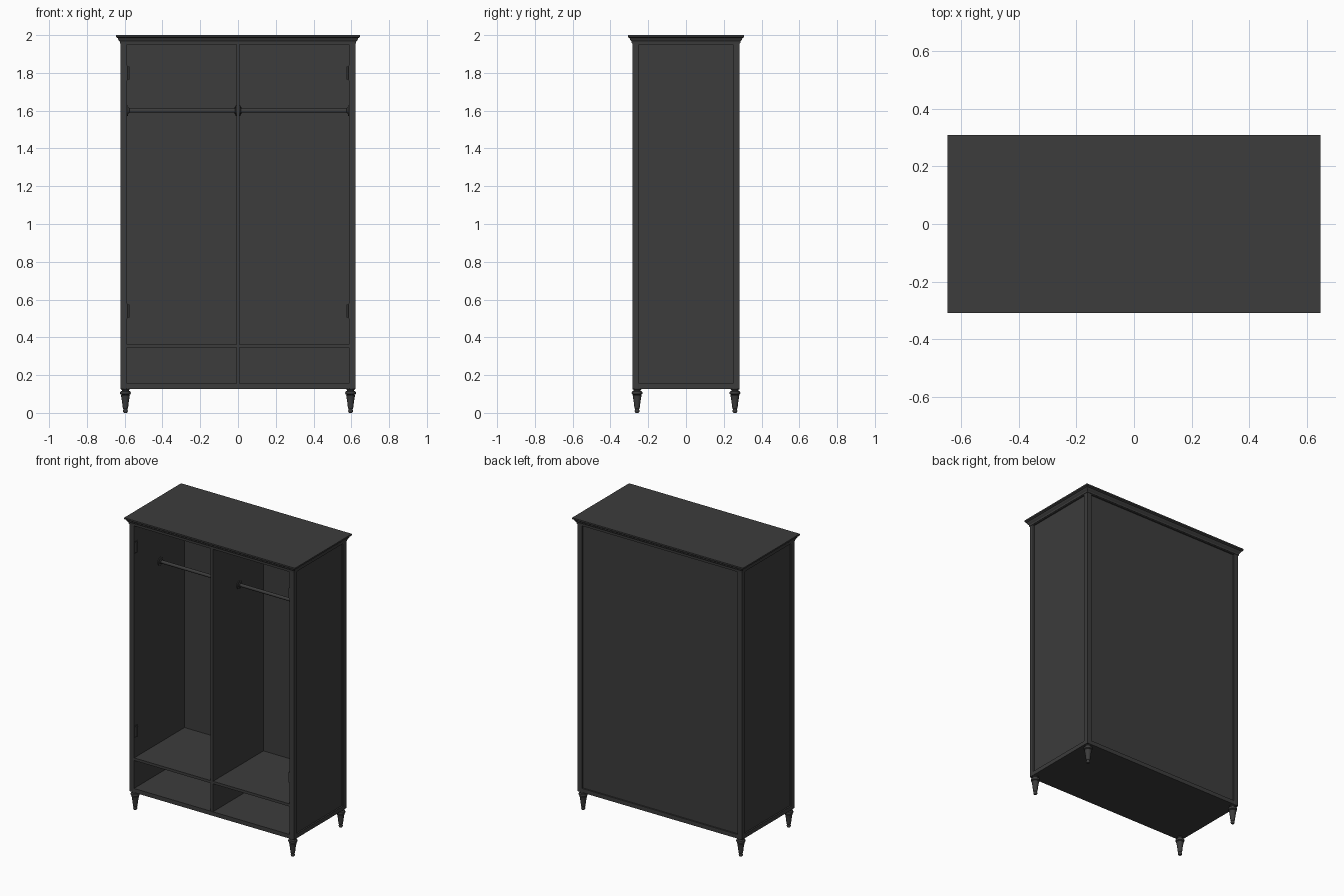
import bpy, bmesh, math

if "Cube" in bpy.data.objects:
    bpy.data.objects.remove(bpy.data.objects["Cube"])

mat = bpy.data.materials.new("dark_paint")
mat.diffuse_color = (0.045, 0.045, 0.045, 1)
mat.use_nodes = True
mat.node_tree.nodes["Principled BSDF"].inputs["Base Color"].default_value = mat.diffuse_color

W, D = 0.622, 0.284          # body half width / half depth
Z0, Z1 = 0.127, 1.97         # body bottom / top
IX, IY = 0.588, 0.249        # inner edges of the corner posts
LO, HI = 0.155, 1.95         # opening bottom / top


def finish(name, bm, bevel=0.0):
    bmesh.ops.recalc_face_normals(bm, faces=bm.faces[:])
    me = bpy.data.meshes.new(name)
    bm.to_mesh(me)
    bm.free()
    ob = bpy.data.objects.new(name, me)
    bpy.context.collection.objects.link(ob)
    me.materials.append(mat)
    if bevel:
        m = ob.modifiers.new("bevel", 'BEVEL')
        m.width, m.segments = bevel, 2
    return ob


def box(name, x0, x1, y0, y1, z0, z1, bevel=0.0):
    bm = bmesh.new()
    bmesh.ops.create_cube(bm, size=1)
    for v in bm.verts:
        v.co = (x1 if v.co.x > 0 else x0, y1 if v.co.y > 0 else y0, z1 if v.co.z > 0 else z0)
    return finish(name, bm, bevel)


def smooth(ob, angle):
    bpy.ops.object.select_all(action='DESELECT')
    ob.select_set(True)
    bpy.context.view_layer.objects.active = ob
    bpy.ops.object.shade_smooth_by_angle(angle=math.radians(angle))


def lathe(name, profile, loc, axis='Z', n=24):
    bm = bmesh.new()
    rings = []
    for r, h in profile:
        ring = []
        for i in range(n):
            a = 2 * math.pi * i / n
            p = (r * math.cos(a), r * math.sin(a), h)
            ring.append(bm.verts.new(p if axis == 'Z' else (p[2], p[0], p[1])))
        rings.append(ring)
    for a, b in zip(rings, rings[1:]):
        for i in range(n):
            bm.faces.new((a[i], a[(i + 1) % n], b[(i + 1) % n], b[i]))
    bm.faces.new(rings[0])
    bm.faces.new(rings[-1])
    ob = finish(name, bm)
    ob.location = loc
    smooth(ob, 40)
    return ob


# Cornice: moulding profile (overhang, height) swept around the rectangle
bm = bmesh.new()
cornice = [(-0.01, 1.955), (0.003, 1.955), (0.004, 1.966), (0.009, 1.972), (0.013, 1.978),
           (0.014, 1.984), (0.02, 1.987), (0.024, 1.99), (0.024, 2.0)]
loops = [[bm.verts.new((sx * (W + o), sy * (D + o), z))
          for sx, sy in ((-1, -1), (1, -1), (1, 1), (-1, 1))] for o, z in cornice]
for a, b in zip(loops, loops[1:]):
    for i in range(4):
        bm.faces.new((a[i], a[(i + 1) % 4], b[(i + 1) % 4], b[i]))
bm.faces.new(loops[0])
bm.faces.new(loops[-1])
finish("cornice_top", bm)

# Carcass boards
box("bottom_board", -IX, IX, -D, D, Z0, LO)
box("top_board", -IX, IX, -D, D, HI, Z1)
box("back_panel", -IX, IX, 0.262, 0.274, LO, HI)
box("centre_divider", -0.009, 0.009, -D + 0.002, 0.262, LO, HI)

turned_leg = [(0.008, 0.0), (0.012, 0.004), (0.013, 0.012), (0.010, 0.02), (0.0135, 0.024),
              (0.0145, 0.03), (0.018, 0.06), (0.022, 0.085), (0.024, 0.092), (0.020, 0.095),
              (0.027, 0.099), (0.029, 0.106), (0.027, 0.113), (0.019, 0.117), (0.019, 0.122),
              (0.023, 0.124), (0.023, 0.129)]

for s, side in ((-1, "left"), (1, "right")):
    # Corner posts and turned legs
    for t, end in ((-1, "front"), (1, "back")):
        box(f"{end}_{side}_post", *sorted((s * IX, s * W)), *sorted((t * IY, t * D)), Z0, Z1, 0.002)
        lathe(f"{end}_{side}_leg", turned_leg, (s * 0.596, t * 0.259, 0))
    # Framed side with recessed panel
    box(f"{side}_panel", *sorted((s * IX, s * 0.612)), -IY, IY, LO, HI)
    box(f"{side}_bottom_rail", *sorted((s * IX, s * W)), -IY, IY, Z0, LO)
    box(f"{side}_top_rail", *sorted((s * IX, s * W)), -IY, IY, HI, Z1)
    # Shelf above the lower compartment
    box(f"{side}_shelf", *sorted((s * 0.009, s * IX)), -D + 0.002, 0.262, 0.345, 0.363)
    # Hanging rail with end sockets
    length = IX - 0.009
    rail = [(0.028, 0), (0.028, 0.005), (0.016, 0.006), (0.016, 0.012), (0.011, 0.0125)]
    rail += [(r, length - h) for r, h in reversed(rail)]
    lathe(f"{side}_hanging_rail", rail, (-IX if s < 0 else 0.009, 0, 1.6), 'X')
    # Hinges: mounting plate with raised arm
    for z, level in ((0.54, "lower"), (1.80, "upper")):
        box(f"{side}_{level}_hinge_plate", *sorted((s * 0.584, s * IX)), -0.278, -0.25, z - 0.04, z + 0.04)
        box(f"{side}_{level}_hinge_arm", *sorted((s * 0.575, s * 0.584)), -0.278, -0.258, z - 0.035, z + 0.035, 0.002)
